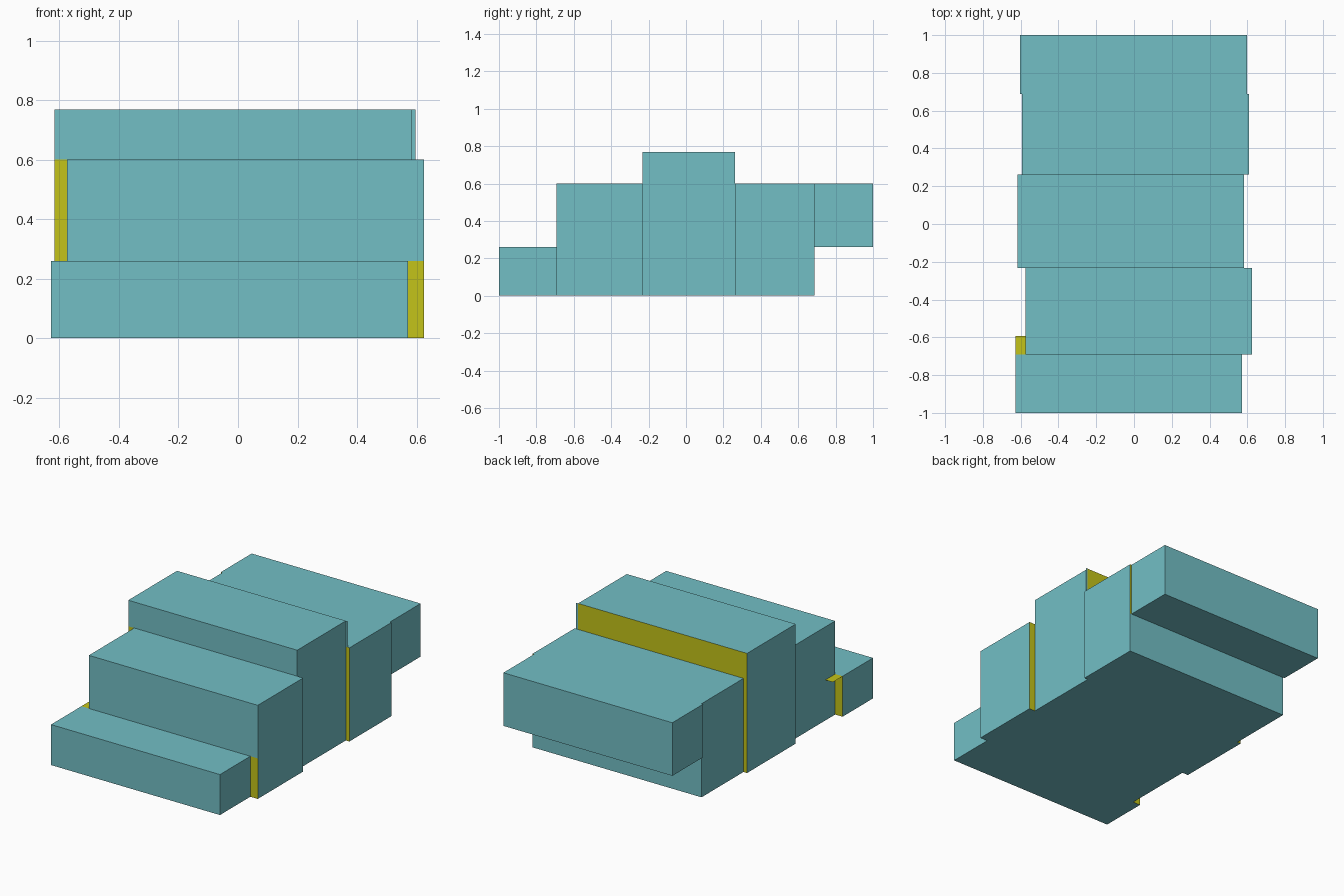
import bpy, bmesh

if "Cube" in bpy.data.objects:
    bpy.data.objects.remove(bpy.data.objects["Cube"])


def material(name, color):
    mat = bpy.data.materials.new(name)
    mat.diffuse_color = (*color, 1)
    mat.use_nodes = True
    mat.node_tree.nodes["Principled BSDF"].inputs["Base Color"].default_value = mat.diffuse_color
    return mat


TEAL = material("teal", (0.17, 0.52, 0.56))
YELLOW = material("yellow", (0.55, 0.55, 0.01))


def panel(bm, corners, inner=False):
    face = bm.faces.new([bm.verts.new(c) for c in corners])
    face.material_index = int(inner)


def wall(bm, x0, x1, y, a, b, inner=False, back=False):
    """Upright wall across the block, facing the front or the back."""
    pts = [(x0, y, a), (x1, y, a), (x1, y, b), (x0, y, b)]
    panel(bm, pts[::-1] if back else pts, inner)


def finish(name, bm):
    mesh = bpy.data.meshes.new(name)
    bm.to_mesh(mesh)
    bm.free()
    mesh.materials.append(TEAL)
    mesh.materials.append(YELLOW)
    obj = bpy.data.objects.new(name, mesh)
    bpy.context.collection.objects.link(obj)


def block(name, x0, y0, y1, z0, z1, front=(), back=(), ledge=0):
    """Block 1.2 wide; front/back list end walls as (z low, z high, is joint)."""
    x1 = x0 + 1.2
    bm = bmesh.new()
    # top, bottom, left and right skins
    panel(bm, [(x0, y0, z1), (x1, y0, z1), (x1, y1, z1), (x0, y1, z1)])
    panel(bm, [(x0, y0, z0), (x0, y1, z0), (x1, y1, z0), (x1, y0, z0)])
    panel(bm, [(x0, y0, z0), (x0, y0, z1), (x0, y1, z1), (x0, y1, z0)])
    panel(bm, [(x1, y0, z0), (x1, y1, z0), (x1, y1, z1), (x1, y0, z1)])
    # end walls
    for a, b, joint in front:
        wall(bm, x0, x1, y0, a, b, joint)
    for a, b, joint in back:
        wall(bm, x0, x1, y1, a, b, joint, back=True)
    # downward-facing lip tucked under the next block
    if ledge:
        y2 = y1 + ledge
        panel(bm, [(x0, y1, z1), (x0, y2, z1), (x1, y2, z1), (x1, y1, z1)], True)
    finish(name, bm)


LOW, MID, HIGH = 0.26, 0.601, 0.768
OUT, JOINT = False, True

# Stepped row of blocks, front to back, each slightly shifted sideways
block("front_step", -0.628, -1.0, -0.692, 0, LOW,
      [(0, LOW, OUT)], [(0, LOW, JOINT)], ledge=0.10)
block("front_block", -0.575, -0.692, -0.232, 0, MID,
      [(0, LOW, JOINT), (LOW, MID, OUT)], [(0, MID, JOINT)])
block("tall_block", -0.617, -0.232, 0.262, 0, HIGH,
      [(0, MID, JOINT), (MID, HIGH, OUT)], [(0, HIGH, JOINT)])
block("rear_block", -0.592, 0.262, 0.688, 0, MID,
      [(0, MID, JOINT)], [(0, LOW, OUT), (LOW, MID, JOINT)])
block("rear_overhang", -0.603, 0.688, 1.0, LOW, MID,
      [(LOW, MID, JOINT)], [(LOW, MID, OUT)])

# Thin outer panel on the rear of the tall block
bm = bmesh.new()
wall(bm, -0.603, 0.597, 0.262, MID, HIGH)
finish("tall_block_rear_panel", bm)
